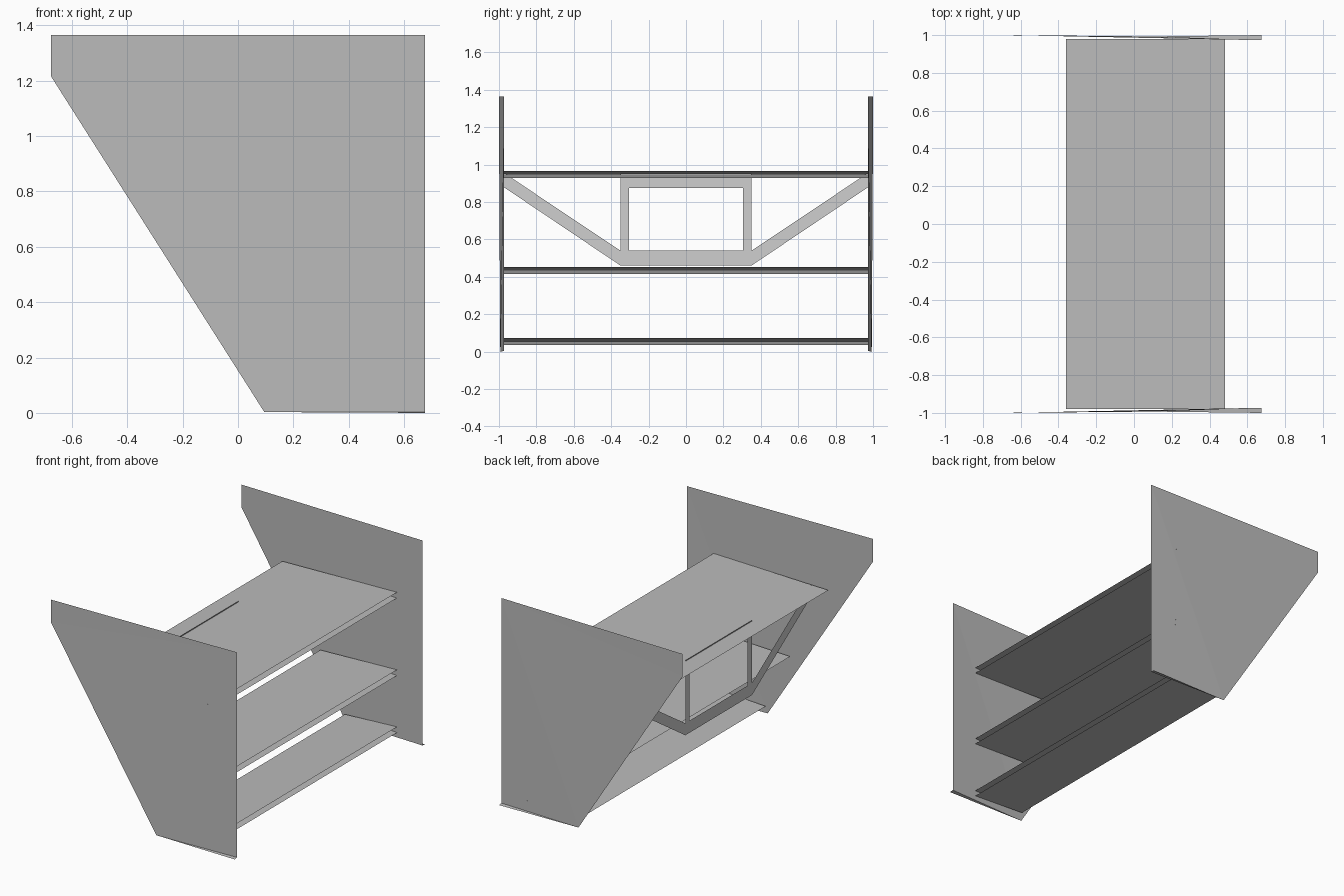
import bpy

if "Cube" in bpy.data.objects:
    bpy.data.objects.remove(bpy.data.objects["Cube"], do_unlink=True)


def material(name, grey):
    m = bpy.data.materials.new(name)
    m.use_nodes = True
    m.diffuse_color = (grey, grey, grey, 1)
    m.node_tree.nodes["Principled BSDF"].inputs["Base Color"].default_value = (grey, grey, grey, 1)
    return m


panel_grey = material("panel_grey", 0.5)
frame_grey = material("frame_grey", 0.62)


def sheet(name, verts, faces, mat):
    mesh = bpy.data.meshes.new(name)
    mesh.from_pydata(verts, [], faces)
    mesh.materials.append(mat)
    obj = bpy.data.objects.new(name, mesh)
    bpy.context.collection.objects.link(obj)
    return obj


# End panels: thin sheets angled inward to the rear, each with a small foot flange
for name, s in (("front_end_panel", -1), ("back_end_panel", 1)):
    outline = [(-0.675, 1, 1.215), (-0.675, 1, 1.365), (0.675, 0.973, 1.365),
               (0.675, 0.973, 0.003), (0.095, 0.993, 0.003), (0.675, 1, 0)]
    faces = [(0, 1, 2), (0, 2, 4), (4, 2, 3), (4, 3, 5)]
    if s < 0:
        faces = [f[::-1] for f in faces]
    sheet(name, [(x, s * y, z) for x, y, z in outline], faces, panel_grey)

# Shelves: upper and lower skins joined at one edge and open at the other
half_width, open_x = 0.98, 0.483
for name, edge_x, z in (("top_shelf", -0.36, 0.948),
                        ("middle_shelf", -0.08, 0.433),
                        ("bottom_shelf", 0.1, 0.054)):
    verts = []
    for x, h in ((edge_x, z), (open_x, z + 0.019), (open_x, z - 0.019)):
        verts += [(x, -half_width, h), (x, half_width, h)]
    sheet(name, verts, [(0, 2, 3, 1), (0, 1, 5, 4)], panel_grey)

# Support frame: half of a flat cut-out sheet, mirrored across the middle
points = [(0, 0.46), (0.305, 0.46), (0.35, 0.46), (0, 0.54), (0.305, 0.54), (0.35, 0.54),
          (0, 0.875), (0.305, 0.875), (0.35, 0.875), (0, 0.957), (0.305, 0.957), (0.35, 0.957),
          (0.975, 0.88), (0.975, 0.957)]
frame = sheet("support_frame", [(-0.24, y, z) for y, z in points],
              [(0, 1, 4, 3), (1, 2, 5, 4), (4, 5, 8, 7), (6, 7, 10, 9), (7, 8, 11, 10),
               (2, 12, 13, 5)], frame_grey)
mirror = frame.modifiers.new("Mirror", 'MIRROR')
mirror.use_axis = (False, True, False)
